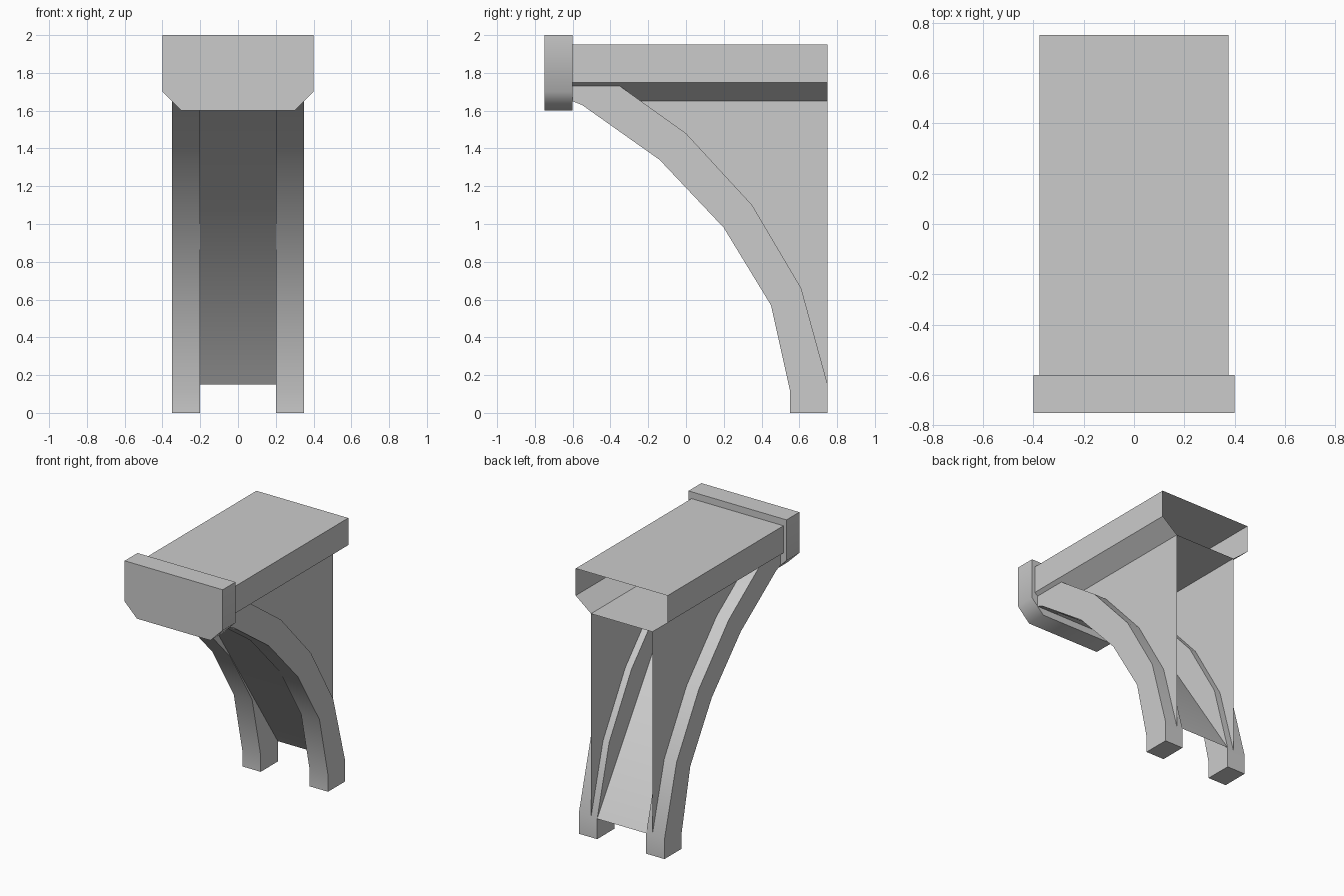
import bpy, bmesh, math

cube = bpy.data.objects.get("Cube")
if cube:
    bpy.data.objects.remove(cube, do_unlink=True)

# Single plain stone colour
stone = bpy.data.materials.new("pale_grey")
stone.use_nodes = True
colour = (0.6, 0.6, 0.6, 1)
stone.diffuse_color = colour
stone.node_tree.nodes["Principled BSDF"].inputs["Base Color"].default_value = colour


def sweep(name, profile, axis, start, end, closed=True, caps=True, angle=48):
    """Sweep a 2D profile along x (points are y, z) or along y (points are x, z)."""
    bm = bmesh.new()

    def ring(d):
        return [bm.verts.new((d, a, z) if axis == "x" else (a, d, z)) for a, z in profile]

    near, far = ring(start), ring(end)
    n = len(profile)
    for i in range(n if closed else n - 1):
        j = (i + 1) % n
        bm.faces.new((near[i], near[j], far[j], far[i]))
    if caps:
        bm.faces.new(near)
        bm.faces.new(far)
    bmesh.ops.recalc_face_normals(bm, faces=bm.faces)
    mesh = bpy.data.meshes.new(name)
    bm.to_mesh(mesh)
    bm.free()
    mesh.materials.append(stone)
    obj = bpy.data.objects.new(name, mesh)
    bpy.context.collection.objects.link(obj)
    bpy.ops.object.select_all(action="DESELECT")
    obj.select_set(True)
    bpy.context.view_layer.objects.active = obj
    bpy.ops.object.shade_smooth_by_angle(angle=math.radians(angle))
    return obj


FRONT, BACK = -0.6, 0.75
TOP, FLOOR, WEB = 1.95, 1.65, 0.25
MEET = -0.24  # where the sloping panel meets the beam floor

# Front plate with clipped lower corners
half = [(0.3, 1.6), (0.4, 1.7), (0.4, 2.0)]
plate = half + [(-x, z) for x, z in reversed(half)]
sweep("front_plate", plate, "y", -0.75, FRONT)

# Hollow beam, open at the back, with chamfered lower sides
half = [(WEB, FLOOR), (0.375, 1.75), (0.375, TOP)]
shell = half + [(-x, z) for x, z in reversed(half)]
sweep("beam_shell", shell, "y", FRONT, BACK, closed=False, caps=False)
sweep("beam_floor", [(MEET, FLOOR), (BACK, FLOOR)], "x", -WEB, WEB, closed=False, caps=False)

# Sloping panel between the ribs, running into the underside of the beam
slope = [(FRONT, FLOOR), (MEET, FLOOR), (BACK, 0.15)]
sweep("sloping_panel", slope, "x", -WEB, WEB, closed=False, caps=False, angle=60)

# Curved ribs and the thin side webs behind them
lower = [(BACK, 0), (0.55, 0), (0.55, 0.12), (0.45, 0.57), (0.2, 0.98),
         (-0.14, 1.34), (-0.55, 1.63), (FRONT, 1.65)]
upper = [(FRONT, 1.73), (-0.35, 1.73), (0, 1.48), (0.35, 1.1), (0.61, 0.66), (BACK, 0.15)]
web = [(MEET, FLOOR)] + upper[2:] + [(BACK, FLOOR)]
for side, label in ((1, "left"), (-1, "right")):
    sweep(label + "_rib", lower + upper, "x", side * 0.2, side * 0.35)
    mesh = bpy.data.meshes.new(label + "_web")
    mesh.from_pydata([(side * WEB, y, z) for y, z in web], [], [list(range(len(web)))[::side]])
    mesh.materials.append(stone)
    bpy.context.collection.objects.link(bpy.data.objects.new(label + "_web", mesh))
